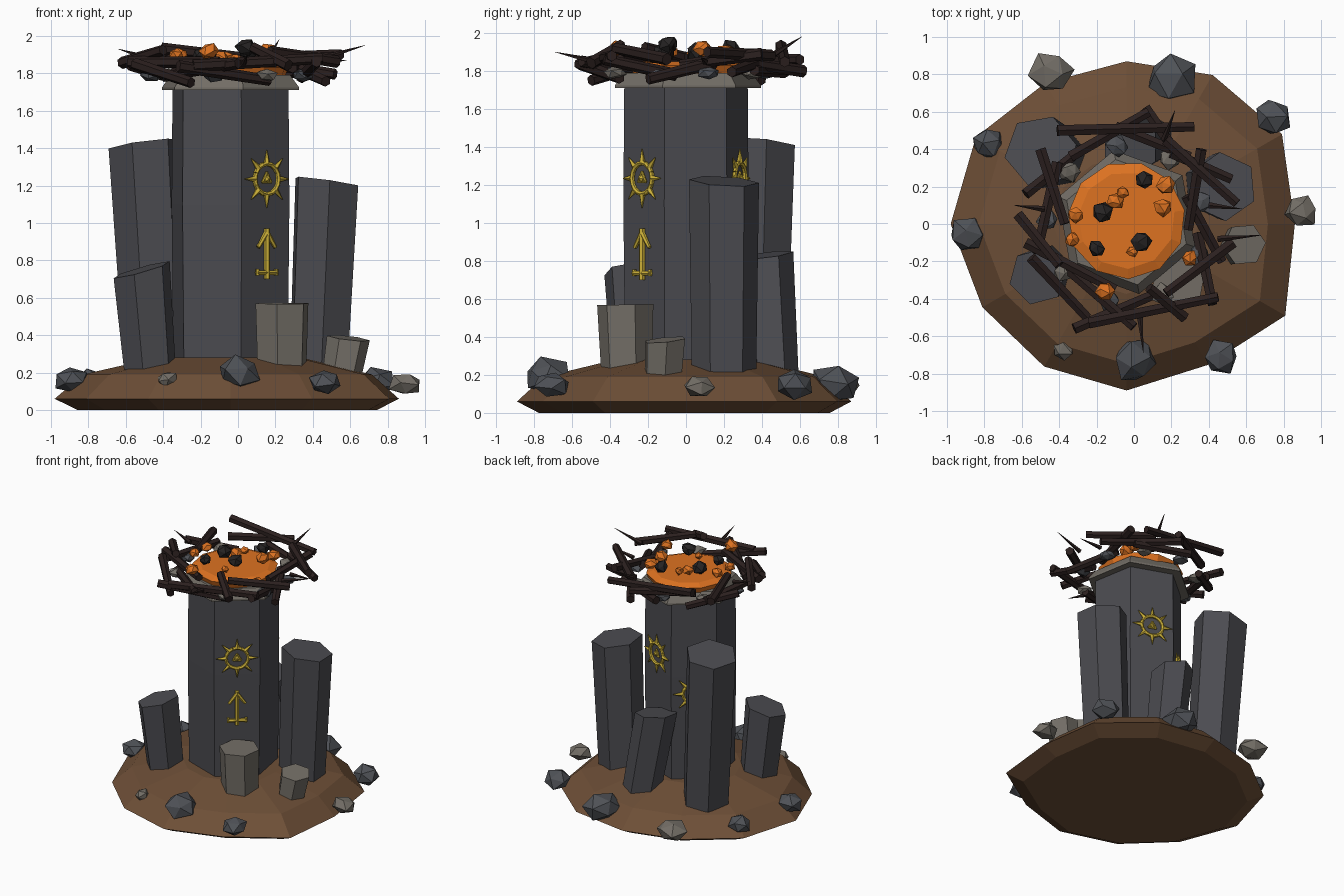
import bpy, bmesh, random
from math import cos, sin, pi, radians
from mathutils import Vector, Matrix

random.seed(4)
if "Cube" in bpy.data.objects:
    bpy.data.objects.remove(bpy.data.objects["Cube"])


def material(name, *srgb):
    m = bpy.data.materials.new(name)
    col = [((c + 0.055) / 1.055) ** 2.4 for c in srgb] + [1]
    m.use_nodes = True
    m.diffuse_color = col
    m.node_tree.nodes["Principled BSDF"].inputs["Base Color"].default_value = col
    return m


STONE = material("dark stone", .295, .295, .315)
SLATE = material("slate rock", .31, .32, .34)
PALE = material("pale stone", .45, .43, .40)
DIRT = material("brown earth", .43, .31, .215)
WOOD = material("charred wood", .17, .125, .12)
LAVA = material("glowing orange", .87, .45, .13)
COAL = material("black coal", .15, .14, .14)
GOLD = material("gold", .80, .69, .22)


def finish(name, bm, mat):
    bmesh.ops.recalc_face_normals(bm, faces=bm.faces)
    mesh = bpy.data.meshes.new(name)
    bm.to_mesh(mesh)
    bm.free()
    mesh.materials.append(mat)
    ob = bpy.data.objects.new(name, mesh)
    bpy.context.collection.objects.link(ob)
    return ob


def loft(name, rings, mat):
    """Skin a stack of equal rings and cap both ends."""
    bm = bmesh.new()
    loops = [[bm.verts.new(p) for p in ring] for ring in rings]
    n = len(loops[0])
    for a, b in zip(loops, loops[1:]):
        for i in range(n):
            j = (i + 1) % n
            bm.faces.new((a[i], a[j], b[j], b[i]))
    bm.faces.new(loops[0])
    bm.faces.new(loops[-1])
    return finish(name, bm, mat)


def polygon(x, y, z, r, n=6, turn=0.0, slope=(0, 0)):
    ring = []
    for i in range(n):
        a = radians(turn) + 2 * pi * i / n
        dx, dy = r * cos(a), r * sin(a)
        ring.append((x + dx, y + dy, z + dx * slope[0] + dy * slope[1]))
    return ring


def rod(bm, a, b, r1, r2, sides=6):
    a, b = Vector(a), Vector(b)
    d = b - a
    m = Matrix.Translation((a + b) / 2) @ d.to_track_quat("Z", "Y").to_matrix().to_4x4()
    bmesh.ops.create_cone(bm, cap_ends=True, segments=sides, radius1=r1,
                          radius2=r2, depth=d.length, matrix=m)


def rock(name, x, y, z, r, mat, flat=.75, rough=.16):
    bm = bmesh.new()
    bmesh.ops.create_icosphere(bm, subdivisions=1, radius=r)
    spin = Matrix.Rotation(random.uniform(0, 6), 3, "Z") @ Matrix.Rotation(random.uniform(0, 6), 3, "X")
    for v in bm.verts:
        v.co = spin @ v.co * random.uniform(1 - rough, 1 + rough)
        v.co.z *= flat
        v.co += Vector((x, y, z))
    return finish(name, bm, mat)


# Earth mound: an uneven twelve-sided outline
CX = -.04
radii = (.90, .96, .92, .87, .87, .93, .94, .89, .88, .89, .87, .98)
def mound_ring(scale, z):
    return [(CX + r * scale * cos(i * pi / 6), r * scale * sin(i * pi / 6), z)
            for i, r in enumerate(radii)]
loft("earth_mound", [mound_ring(.87, 0), mound_ring(1, .06), mound_ring(.84, .19),
                     mound_ring(.42, .28)], DIRT)

# Central pillar, its cap and the molten pool
loft("main_pillar", [polygon(CX, 0, z, r, turn=-20)
                     for z, r in ((.2, .325), (1.1, .335), (1.72, .33))], STONE)
loft("pillar_cap", [polygon(CX, .01, z, r, turn=-20)
                    for z, r in ((1.71, .39), (1.725, .39), (1.79, .34))], PALE)
loft("molten_pool", [polygon(CX, .02, z, r, n=11, turn=10)
                     for z, r in ((1.77, .29), (1.83, .315), (1.85, .26))], LAVA)

# Leaning side columns: base, top, radius, slope of the cut top
columns = (
    ("back_tall_column", (-.43, .36, .2), (-.50, .39, 1.42), .195, (.13, -.1), STONE, 10),
    ("left_tall_column", (.43, .2, .2), (.475, .2, 1.22), .185, (-.14, -.06), STONE, -25),
    ("front_short_column", (-.47, -.25, .2), (-.515, -.28, .75), .155, (.28, .1), STONE, 15),
    ("back_short_column", (.08, .45, .2), (-.02, .41, .83), .155, (-.1, .12), STONE, 30),
    ("pale_stump", (.235, -.31, .2), (.235, -.32, .57), .15, (0, .02), PALE, 20),
    ("small_pale_stump", (.555, -.12, .18), (.59, -.11, .385), .115, (-.12, .1), PALE, 5),
)
for name, a, b, r, slope, mat, turn in columns:
    loft(name, [polygon(*a, r * .92, turn=turn), polygon(*b, r, turn=turn, slope=slope)], mat)

# Boulders around the mound
boulders = ((-.44, .81, .15, .115, PALE), (.20, .78, .15, .135, SLATE), (.74, .57, .15, .1, SLATE),
            (.90, .07, .14, .09, PALE), (.47, -.71, .15, .095, SLATE), (0, -.73, .2, .12, SLATE),
            (-.38, -.67, .16, .065, PALE), (-.89, -.06, .16, .105, SLATE), (-.78, .43, .15, .09, SLATE))
for i, b in enumerate(boulders):
    rock(f"boulder_{i + 1}", *b)

# Pebbles tucked under the nest
for i in range(9):
    a = i * 2 * pi / 9 + .3
    rock(f"cap_pebble_{i + 1}", CX + .42 * cos(a), .42 * sin(a), 1.79, .06,
         PALE if i % 2 else SLATE, .6)

# Embers and coals
embers = ((.17, .21, 1.90, .05), (-.06, .17, 1.89, .035), (-.10, .12, 1.89, .045), (.155, .09, 1.92, .05),
          (-.31, .05, 1.9, .045), (-.33, -.08, 1.9, .04), (-.155, -.36, 1.92, .052),
          (.30, -.18, 1.87, .045), (-.01, -.15, 1.88, .03))
coals = ((.055, .235, 1.92, .053), (-.17, .06, 1.9, .057), (.04, -.09, 1.94, .057), (-.20, -.13, 1.9, .045))
for label, group, mat in (("ember", embers, LAVA), ("coal", coals, COAL)):
    for i, e in enumerate(group):
        rock(f"{label}_{i + 1}", *e, mat, .85)

# Nest of charred branches, woven in layers (plan view end points)
branches = ((-.41, .5, .32, .52), (.06, .62, .25, .35), (-.34, .36, .08, .6), (-.1, .52, .3, .36),
            (.17, .45, .55, .11), (.2, .38, .52, .24), (.36, .4, .29, -.03), (.28, .15, .47, -.2),
            (.53, -.1, .17, -.37), (.34, -.05, .42, -.43), (-.24, -.53, .45, -.39),
            (-.32, -.56, .17, -.35), (.27, -.5, .08, -.34), (-.4, -.2, 0, -.55),
            (-.58, -.1, -.1, -.35), (-.55, -.18, -.25, -.5), (-.62, .05, -.4, -.22),
            (-.41, .33, -.52, -.16), (-.5, .4, -.37, 0), (-.58, .16, -.28, .4))
layers = (1.89, 1.82, 1.86, 1.80)
bm = bmesh.new()
for i, (x0, y0, x1, y1) in enumerate(branches):
    z = layers[i % 4]
    tilt = random.uniform(-.05, .05)
    rod(bm, (x0, y0, z - tilt), (x1, y1, z + tilt), .033, .029, 6)
finish("nest_branches", bm, WOOD)

# Thorns sticking out of the nest
bm = bmesh.new()
for a, b in (((.45, -.08, 1.88), (.68, -.06, 1.95)), ((.03, -.48, 1.85), (.05, -.69, 1.9)),
             ((.16, .45, 1.88), (.22, .61, 1.98)), ((-.48, .08, 1.88), (-.64, .1, 1.93)),
             ((.4, .1, 1.85), (.58, .08, 1.87))):
    rod(bm, a, b, .018, .001, 5)
finish("nest_thorns", bm, WOOD)


# Gold emblems on the pillar faces
def on_face(ob, angle, z):
    a = radians(angle)
    n = Vector((cos(a), sin(a), 0))
    u = Vector((-sin(a), cos(a), 0))
    m = Matrix((u, Vector((0, 0, 1)), n)).transposed().to_4x4()
    ob.matrix_world = Matrix.Translation(Vector((CX, 0, z)) + n * .302) @ m


def around(r, i, n):
    a = pi / 2 + 2 * pi * i / n
    return (r * cos(a), r * sin(a), 0)


def sun_emblem(name, angle, z):
    bm = bmesh.new()
    for i in range(16):
        rod(bm, around(.082, i, 16), around(.082, i + 1, 16), .013, .013)
    for i in range(8):
        rod(bm, around(.085, i, 8), around(.155, i, 8), .017, .002, 5)
    for i in range(3):
        rod(bm, around(.036, i, 3), around(.036, i + 1, 3), .007, .007)
    bmesh.ops.create_icosphere(bm, subdivisions=1, radius=.022)
    on_face(finish(name, bm, GOLD), angle, z)


sun_emblem("sun_emblem_front", -50, 1.235)
sun_emblem("sun_emblem_back", 70, 1.235)
sun_emblem("sun_emblem_back_right", 130, .97)

bm = bmesh.new()
rod(bm, (0, -.14, 0), (0, .13, 0), .016, .016)
for s in (-1, 1):
    rod(bm, (0, .11, 0), (s * .06, .03, 0), .015, .011)
    rod(bm, (0, -.105, 0), (s * .07, -.105, 0), .014, .014)
    rod(bm, (s * .065, -.12, 0), (s * .065, -.085, 0), .012, .012)
on_face(finish("arrow_emblem", bm, GOLD), -50, .84)
